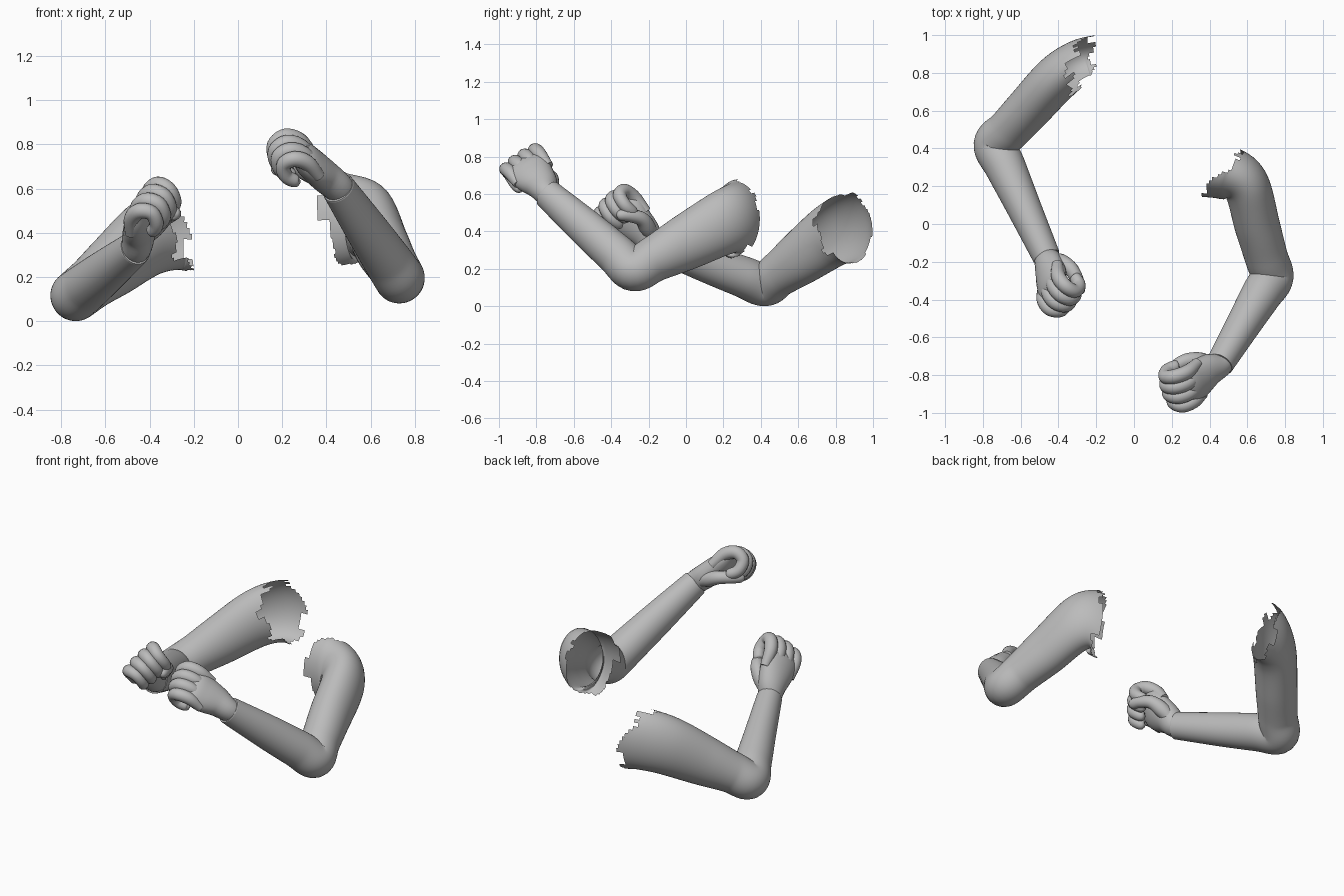
import bpy, bmesh, math, random
from mathutils import Vector

random.seed(4)
cube = bpy.data.objects.get("Cube")
if cube:
    bpy.data.objects.remove(cube)

grey = bpy.data.materials.new("plain_grey")
grey.use_nodes = True
grey.diffuse_color = (0.5, 0.5, 0.5, 1)
bsdf = grey.node_tree.nodes["Principled BSDF"]
bsdf.inputs["Base Color"].default_value = (0.5, 0.5, 0.5, 1)
bsdf.inputs["Roughness"].default_value = 0.7


def spline(keys, steps):
    """Smooth curve through keys of any dimension."""
    keys = [Vector(k) for k in keys]
    padded = [keys[0] * 2 - keys[1]] + keys + [keys[-1] * 2 - keys[-2]]
    out = []
    for a, b, c, d in zip(padded, padded[1:], padded[2:], padded[3:]):
        for s in range(steps):
            t = s / steps
            out.append((b * 2 + (c - a) * t + (a * 2 - b * 5 + c * 4 - d) * t * t
                        + (b * 3 - a - c * 3 + d) * t ** 3) / 2)
    return out + [keys[-1]]


def loft(name, points, radii, up, sides=16, steps=5, caps=True, trim=None):
    """Tube with elliptical rings; radii are (sideways, along up)."""
    path = spline(points, steps)
    sizes = spline(radii, steps)
    bm = bmesh.new()
    rings = []
    for i, c in enumerate(path):
        t = (path[min(i + 1, len(path) - 1)] - path[max(i - 1, 0)]).normalized()
        v = (up - t * up.dot(t)).normalized()
        h = t.cross(v)
        ring = []
        for j in range(sides):
            a = math.tau * j / sides
            ring.append(bm.verts.new(c + h * math.cos(a) * sizes[i][0]
                                     + v * math.sin(a) * sizes[i][1]))
        rings.append(ring)
    jag = [random.uniform(0, 0.06) for _ in range(sides)]
    for i, (lower, upper) in enumerate(zip(rings, rings[1:])):
        for j in range(sides):
            k = (j + 1) % sides
            quad = (lower[j], lower[k], upper[k], upper[j])
            # ragged opening at the shoulder
            if trim and i < len(rings) / 2:
                mid = sum((q.co for q in quad), Vector()) / 4
                if (mid - trim[0]).dot(trim[1]) > 0.03 - jag[j // 2]:
                    continue
            bm.faces.new(quad)
    if caps:
        bm.faces.new(rings[0])
        bm.faces.new(rings[-1])
    loose = [v for v in bm.verts if not v.link_faces]
    bmesh.ops.delete(bm, geom=loose, context='VERTS')
    bmesh.ops.recalc_face_normals(bm, faces=bm.faces)
    mesh = bpy.data.meshes.new(name)
    bm.to_mesh(mesh)
    bm.free()
    mesh.materials.append(grey)
    obj = bpy.data.objects.new(name, mesh)
    bpy.context.collection.objects.link(obj)
    bpy.ops.object.select_all(action='DESELECT')
    obj.select_set(True)
    bpy.context.view_layer.objects.active = obj
    bpy.ops.object.shade_smooth_by_angle(angle=math.radians(50))


def make_sleeve(side, shoulder, width, depth, elbow, wrist, opening, facing):
    elbow, wrist = Vector(elbow), Vector(wrist)
    shoulder = [Vector(p) for p in shoulder]
    to_shoulder = shoulder[-1] - elbow
    to_wrist = wrist - elbow
    points = shoulder + [elbow + to_shoulder * 0.55,
                         elbow + to_shoulder * 0.22,
                         elbow,
                         elbow + to_wrist * 0.2,
                         elbow + to_wrist * 0.55,
                         wrist]
    radii = [(width, depth), (width, depth - 0.01), (0.125, 0.175), (0.12, 0.147),
             (0.114, 0.122), (0.114, 0.115), (0.108, 0.11), (0.092, 0.1), (0.074, 0.08)]
    loft(side + "_sleeve", points, radii, Vector((0, 0, 1)), 48, 9, False,
         (Vector(opening), Vector(facing).normalized()))
    # turned-in lip at the cuff
    d = to_wrist.normalized()
    loft(side + "_cuff", [wrist - d * 0.002, wrist + d * 0.004, wrist - d * 0.03],
         [(0.074, 0.08), (0.07, 0.076), (0.064, 0.068)], Vector((0, 0, 1)), 48, 3, False)
    return d


def make_hand(side, wrist, forearm, forward, index_way, mirror):
    wrist = Vector(wrist)
    f = Vector(forward).normalized()
    l = Vector(index_way)
    l = (l - f * l.dot(f)).normalized()
    p = f.cross(l) * mirror

    def at(forward_d, side_d, palm_d):
        return wrist + f * forward_d * 1.1 + l * side_d + p * palm_d

    # palm and back of hand
    loft(side + "_palm",
         [wrist - forearm * 0.05, wrist + forearm * 0.01, at(0.08, 0.005, 0.002),
          at(0.16, 0, 0.002), at(0.22, 0, 0.002), at(0.275, 0, 0.012)],
         [(0.064, 0.066), (0.068, 0.07), (0.092, 0.072),
          (0.114, 0.068), (0.116, 0.058), (0.095, 0.027)], p, 24)
    # curled fingers, little finger first
    for i, name in enumerate(("little", "ring", "middle", "index")):
        s = (0.9, 0.97, 1.0, 0.98)[i]
        across = (i - 1.5) * 0.058
        curl = [(0.15, -0.005), (0.24, -0.016), (0.302, 0.015), (0.31, 0.075),
                (0.26, 0.112), (0.205, 0.098), (0.188, 0.085)]
        r = 0.0365 * (0.94 if i == 0 else 1)
        loft(f"{side}_{name}_finger",
             [at(0.13 + (a - 0.13) * s, across * (1.08 if b < 0.05 else 0.95), b * s)
              for a, b in curl],
             [(r * k, r * k) for k in (0.8, 1.05, 1.06, 1, 0.95, 0.85, 0.25)], l)
    # thumb folded beside the index finger
    loft(side + "_thumb",
         [at(0.03, 0.025, 0.02), at(0.09, 0.06, 0.045), at(0.15, 0.085, 0.08),
          at(0.205, 0.065, 0.118), at(0.24, 0.035, 0.138), at(0.25, 0.022, 0.14)],
         [(0.03, 0.03), (0.045, 0.045), (0.039, 0.039),
          (0.034, 0.034), (0.029, 0.029), (0.008, 0.008)], l)


# left arm, raised higher
left_wrist = (0.455, -0.74, 0.60)
d = make_sleeve("left", [(0.36, 0.29, 0.455), (0.48, 0.275, 0.46), (0.59, 0.21, 0.45)],
                0.145, 0.225, (0.73, -0.28, 0.195), left_wrist,
                (0.50, 0.28, 0.47), (-0.75, 0.62, -0.1))
make_hand("left", left_wrist, d, (-0.68, -0.48, 0.62), (-0.24, 0.8, 0.56), 1)

# right arm, set further back
right_wrist = (-0.465, -0.17, 0.33)
d = make_sleeve("right", [(-0.17, 0.885, 0.42), (-0.29, 0.855, 0.42), (-0.41, 0.77, 0.375)],
                0.12, 0.2, (-0.735, 0.42, 0.115), right_wrist,
                (-0.28, 0.85, 0.42), (0.92, -0.2, 0.27))
make_hand("right", right_wrist, d, (0.15, -0.68, 0.73), (0.42, 0.66, 0.6), -1)
